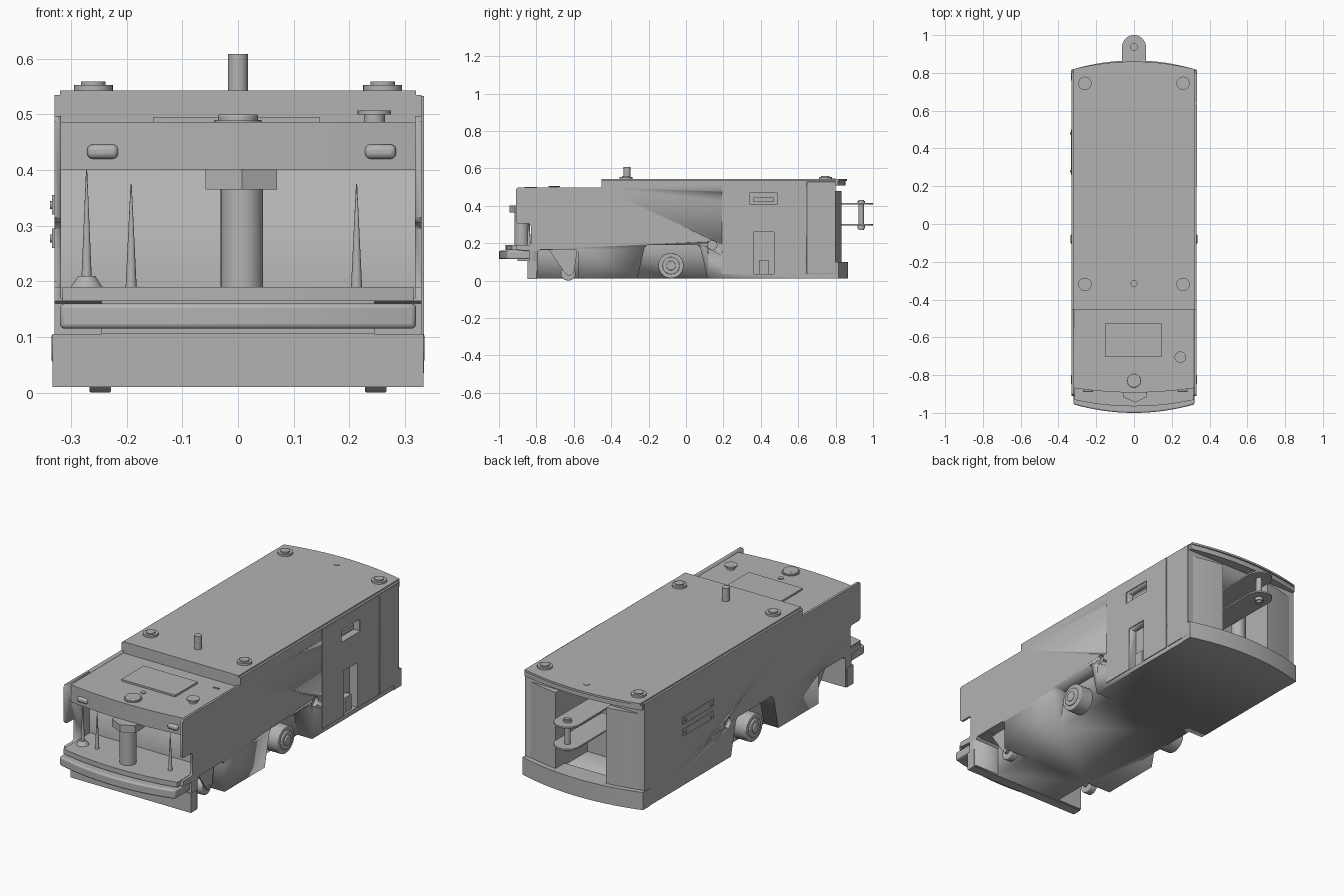
import bpy, bmesh, math
from mathutils import Matrix

cube = bpy.data.objects.get("Cube")
if cube:
    bpy.data.objects.remove(cube, do_unlink=True)

grey = bpy.data.materials.new("body_grey")
grey.use_nodes = True
grey.diffuse_color = (0.45, 0.45, 0.45, 1)
grey.node_tree.nodes["Principled BSDF"].inputs["Base Color"].default_value = (0.45, 0.45, 0.45, 1)


def finish(name, bm, bevel=0):
    bmesh.ops.recalc_face_normals(bm, faces=bm.faces)
    mesh = bpy.data.meshes.new(name)
    bm.to_mesh(mesh)
    bm.free()
    mesh.materials.append(grey)
    ob = bpy.data.objects.new(name, mesh)
    bpy.context.collection.objects.link(ob)
    bpy.ops.object.select_all(action='DESELECT')
    ob.select_set(True)
    bpy.context.view_layer.objects.active = ob
    if bevel:
        mod = ob.modifiers.new("soft_edges", 'BEVEL')
        mod.width, mod.segments = bevel, 3
    bpy.ops.object.shade_smooth_by_angle(angle=math.radians(35))
    return ob


def prism(name, pts, a, b, axis='Z', bevel=0):
    """Extrude (x,y) points along Z, or (y,z) points along X."""
    bm = bmesh.new()
    place = (lambda p, h: (p[0], p[1], h)) if axis == 'Z' else (lambda p, h: (h, p[0], p[1]))
    low = [bm.verts.new(place(p, a)) for p in pts]
    high = [bm.verts.new(place(p, b)) for p in pts]
    bm.faces.new(low)
    bm.faces.new(high)
    for i in range(len(pts)):
        j = (i + 1) % len(pts)
        bm.faces.new((low[i], low[j], high[j], high[i]))
    return finish(name, bm, bevel)


def box(name, x, y, z, bevel=0):
    return prism(name, [(x[0], y[0]), (x[1], y[0]), (x[1], y[1]), (x[0], y[1])], *z, bevel=bevel)


def arc_slab(name, x, back, side, mid, z, bevel=0):
    """Slab with one straight edge and one gently bowed edge."""
    n = 20
    xs = [x[0] + (x[1] - x[0]) * i / n for i in range(n + 1)]
    pts = [(v, mid + (side - mid) * (v / 0.32) ** 2) for v in xs]
    return prism(name, pts + [(x[1], back), (x[0], back)], *z, bevel=bevel)


def rod(name, x, y, z, r, r2=None, sides=32, axis='Z', bevel=0):
    """Cylinder or cone; the coordinate along the axis is a (low, high) pair."""
    span = z if axis == 'Z' else x
    mid, depth = sum(span) / 2, span[1] - span[0]
    loc = (x, y, mid) if axis == 'Z' else (mid, y, z)
    rot = Matrix.Identity(4) if axis == 'Z' else Matrix.Rotation(math.pi / 2, 4, 'Y')
    bm = bmesh.new()
    bmesh.ops.create_cone(bm, cap_ends=True, segments=sides, radius1=r,
                          radius2=r if r2 is None else r2, depth=depth,
                          matrix=Matrix.Translation(loc) @ rot)
    return finish(name, bm, bevel)


def cut(ob, cutter):
    mod = ob.modifiers.new("cut", 'BOOLEAN')
    mod.operation, mod.solver, mod.object = 'DIFFERENCE', 'EXACT', cutter
    bpy.ops.object.select_all(action='DESELECT')
    bpy.context.view_layer.objects.active = ob
    ob.select_set(True)
    bpy.ops.object.modifier_apply(modifier=mod.name)
    bpy.data.objects.remove(cutter, do_unlink=True)


# Main body, from its side outline
outline = [(-0.84, 0.012), (0.8, 0.012), (0.8, 0.535), (-0.452, 0.535), (-0.452, 0.497),
           (-0.9, 0.497), (-0.91, 0.487), (-0.91, 0.315), (-0.9, 0.305), (-0.84, 0.305),
           (-0.83, 0.295), (-0.83, 0.2), (-0.84, 0.19), (-0.905, 0.19), (-0.91, 0.165), (-0.84, 0.16)]
body = prism("body", outline, -0.33, 0.33, 'X')

# Front cavity, console recess and rear hitch bay
cut(body, box("cutter", (-0.318, 0.318), (-1.1, -0.72), (0.17, 0.7)))
cut(body, box("cutter", (-0.318, 0.318), (-0.75, -0.452), (0.47, 0.7)))
cut(body, box("cutter", (-0.14, 0.14), (0.58, 1), (0.09, 0.49)))

# Wheel arches and caster wells on both sides
arch = [(-0.26, -0.1), (-0.26, 0.012), (-0.222, 0.175), (-0.208, 0.19), (0.062, 0.19),
        (0.076, 0.175), (0.115, 0.012), (0.115, -0.1)]
well = [(-0.79, -0.1), (-0.79, 0.155), (-0.777, 0.168), (-0.592, 0.168), (-0.578, 0.155), (-0.578, -0.1)]
for s in (-1, 1):
    cut(body, prism("cutter", arch, s * 0.25, s * 0.4, 'X'))
    cut(body, prism("cutter", well, s * 0.19, s * 0.4, 'X'))
    cut(body, rod("cutter", sorted((s * 0.31, s * 0.4)), 0.14, 0.19, 0.025, axis='X'))

# Slot and socket recess on the left side
cut(body, box("cutter", (0.29, 0.4), (0.34, 0.49), (0.41, 0.47)))
cut(body, box("cutter", (0.29, 0.4), (0.36, 0.47), (0.035, 0.26)))
box("socket_post", (0.285, 0.32), (0.39, 0.44), (0.035, 0.11))
box("slot_insert", (0.285, 0.31), (0.36, 0.47), (0.42, 0.445))

# Service panel, as thin strips round its recesses
for y, z in (((0.192, 0.34), (0.035, 0.533)), ((0.49, 0.638), (0.035, 0.533)),
             ((0.34, 0.49), (0.47, 0.533)), ((0.34, 0.49), (0.26, 0.41)),
             ((0.34, 0.36), (0.035, 0.26)), ((0.47, 0.49), (0.035, 0.26))):
    box("service_panel", (0.328, 0.334), y, z)
box("rear_corner_panel", (0.327, 0.334), (0.645, 0.8), (0.035, 0.53), bevel=0.003)

# Slotted plates on the right side
for z in (0.26, 0.32):
    box("vent_plate", (-0.334, -0.328), (0.26, 0.5), (z, z + 0.035))
    for y in (0.28, 0.48):
        rod("vent_screw", (-0.338, -0.33), y, z + 0.017, 0.007, sides=12, axis='X')

# Top cover with bowed rear edge, pads, pin and cap
arc_slab("top_cover", (-0.32, 0.32), -0.452, 0.82, 0.86, (0.533, 0.543))
arc_slab("rear_lip", (-0.325, 0.325), 0.78, 0.815, 0.852, (0.508, 0.535))
for x in (-0.26, 0.26):
    for y in (-0.32, 0.745):
        rod("pad_base", x, y, (0.54, 0.553), 0.035)
        rod("pad_ring", x, y, (0.55, 0.559), 0.022)
rod("locating_pin", 0, -0.315, (0.53, 0.608), 0.018)
rod("rear_cap", 0, 0.785, (0.54, 0.545), 0.015)

# Front console
arc_slab("console", (-0.318, 0.318), -0.452, -0.868, -0.892, (0.4, 0.486))
box("screen", (-0.153, 0.146), (-0.705, -0.527), (0.48, 0.495))
rod("main_button_rim", 0, -0.83, (0.48, 0.49), 0.042)
rod("main_button", 0, -0.83, (0.48, 0.5), 0.036, bevel=0.004)
rod("small_button", 0, -0.75, (0.48, 0.49), 0.013)
rod("stop_button_stem", 0.245, -0.705, (0.48, 0.503), 0.019)
rod("stop_button_cap", 0.245, -0.705, (0.5, 0.507), 0.03)
box("key_slot", (0.23, 0.26), (-0.525, -0.519), (0.48, 0.49))
for x in (-0.243, 0.256):
    box("front_lamp", (x - 0.028, x + 0.028), (-0.89, -0.86), (0.42, 0.446), bevel=0.01)

# Sensor column under the console
rod("sensor_column", 0.007, -0.88, (0.18, 0.37), 0.038)
hexagon = [(-0.058, -0.84), (-0.058, -0.915), (0.007, -0.945), (0.07, -0.915), (0.07, -0.84)]
prism("sensor_head", hexagon, 0.365, 0.402)

# Cavity floor, pins, bumper and skirt
arc_slab("front_shelf", (-0.315, 0.315), -0.71, -0.93, -0.965, (0.165, 0.19))
for x, top in ((-0.272, 0.4), (-0.192, 0.375), (0.213, 0.375)):
    rod("tapered_pin", x, -0.84, (0.188, top), 0.01, 0.001, sides=16)
rod("pin_foot", -0.272, -0.84, (0.188, 0.21), 0.03, 0.015)
arc_slab("front_bumper", (-0.32, 0.32), -0.8, -0.955, -1.0, (0.115, 0.16), bevel=0.008)
box("bumper_mount", (-0.245, 0.245), (-0.9, -0.8), (0.105, 0.168))
box("front_skirt", (-0.333, 0.333), (-0.848, -0.8), (0.01, 0.105))

# Rear cover panels, bay back wall and skirt
for s in (-1, 1):
    arc_slab("rear_panel", sorted((s * 0.14, s * 0.325)), 0.75, 0.795, 0.84, (0.09, 0.48))
arc_slab("rear_skirt", (-0.333, 0.333), 0.76, 0.82, 0.866, (0.012, 0.1))
rod("bay_column", -0.1, 0.66, (0.09, 0.49), 0.035)

# Hitch: two round-ended tabs and a pin
tab = [(0.06, 0.575), (-0.06, 0.575)]
tab += [(0.063 * math.cos(a), 0.937 + 0.063 * math.sin(a))
        for a in [math.pi * (1 - i / 20) for i in range(21)]]
for z in (0.3, 0.41):
    prism("hitch_tab", tab, z - 0.004, z + 0.004)
rod("hitch_pin", 0, 0.937, (0.27, 0.43), 0.014)
rod("hitch_pin_head", 0, 0.937, (0.414, 0.425), 0.02)
rod("hitch_pin_collar", 0, 0.937, (0.28, 0.296), 0.02)

# Drive wheels and casters
fork = [(-0.735, 0.168), (-0.58, 0.168), (-0.6, 0.04), (-0.625, 0.025), (-0.65, 0.045)]
for s in (-1, 1):
    for name, r, x in (("drive_tyre", 0.068, 0.322), ("drive_rim", 0.046, 0.329), ("drive_hub", 0.025, 0.335)):
        rod(name, sorted((s * 0.24, s * x)), -0.08, 0.08, r, axis='X', bevel=0.004)
    rod("caster_wheel", sorted((s * 0.228, s * 0.267)), -0.63, 0.04, 0.04, axis='X', bevel=0.004)
    for x in (0.218, 0.27):
        prism("caster_fork", fork, s * x, s * (x + 0.007), 'X')
    rod("caster_axle", sorted((s * 0.215, s * 0.282)), -0.63, 0.04, 0.012, axis='X')
